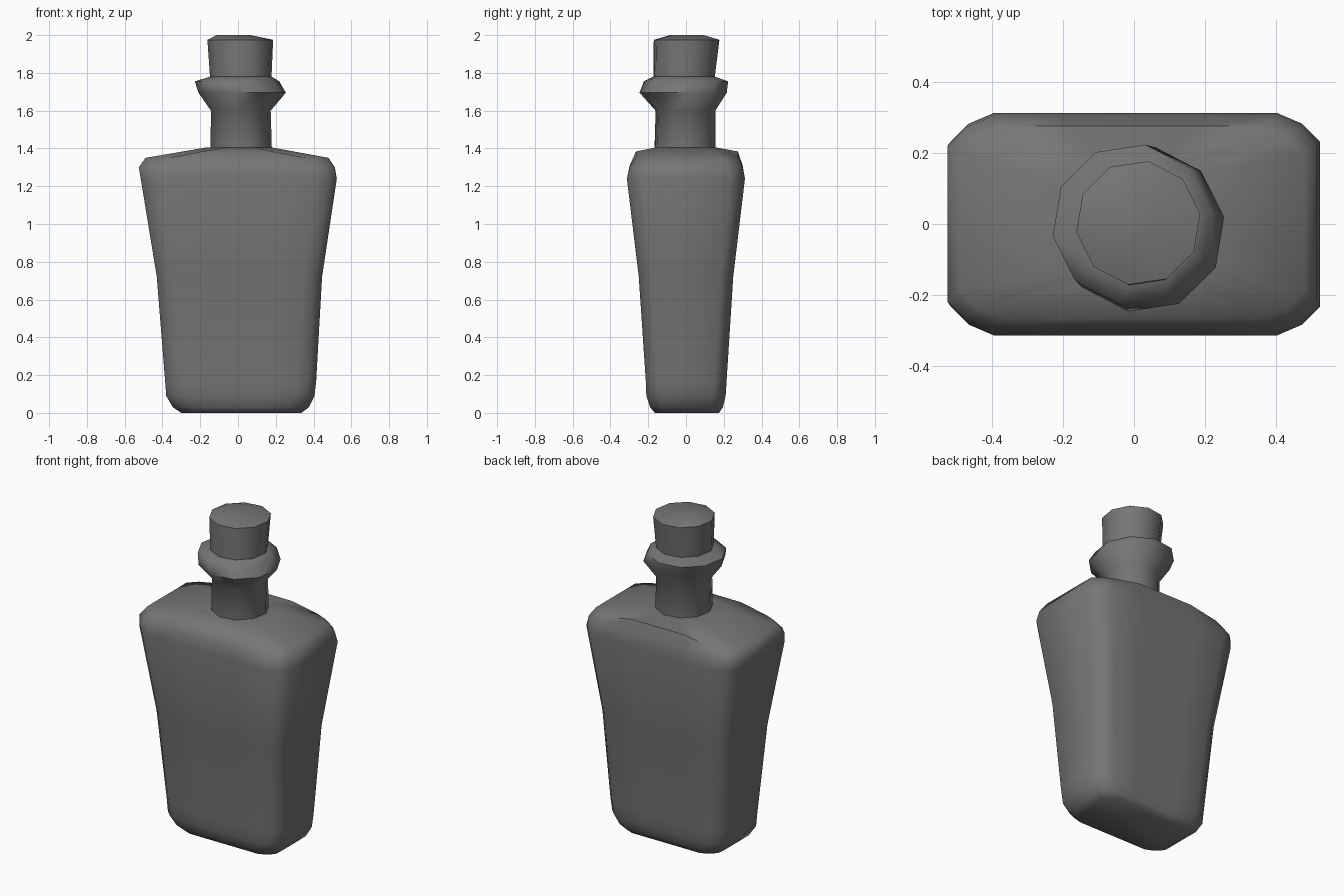
import bpy, bmesh, math

cube = bpy.data.objects.get("Cube")
if cube:
    bpy.data.objects.remove(cube, do_unlink=True)

grey = bpy.data.materials.new("dark grey glass")
grey.use_nodes = True
COLOUR = (0.18, 0.18, 0.18, 1)
grey.diffuse_color = COLOUR
grey.node_tree.nodes["Principled BSDF"].inputs["Base Color"].default_value = COLOUR


def loft(name, rings, angle):
    """Skin a stack of equal-length point rings and cap both ends."""
    bm = bmesh.new()
    loops = [[bm.verts.new(p) for p in ring] for ring in rings]
    n = len(loops[0])
    for a, b in zip(loops, loops[1:]):
        for i in range(n):
            j = (i + 1) % n
            bm.faces.new((a[i], a[j], b[j], b[i]))
    bm.faces.new(loops[0][::-1])
    bm.faces.new(loops[-1])
    bmesh.ops.recalc_face_normals(bm, faces=bm.faces)
    mesh = bpy.data.meshes.new(name)
    bm.to_mesh(mesh)
    bm.free()
    mesh.materials.append(grey)
    obj = bpy.data.objects.new(name, mesh)
    bpy.context.collection.objects.link(obj)
    bpy.ops.object.select_all(action="DESELECT")
    obj.select_set(True)
    bpy.context.view_layer.objects.active = obj
    bpy.ops.object.shade_smooth_by_angle(angle=math.radians(angle))
    return obj


def box_ring(z, x0, x1, y0, y1, c, rise=0.0):
    """Rounded rectangle; the middle of its long sides can be raised."""
    cx, cy = (x0 + x1) / 2, (y0 + y1) / 2
    hx, hy = (x1 - x0) / 2, (y1 - y0) / 2
    quarter = [(hx, hy - 0.08 * c, 0), (hx - 0.05 * c, hy - 0.03 * c, 0),
               (hx - 0.12 * c, hy, 0), (hx * 0.38, hy, rise)]
    pts = []
    for sx, sy in ((1, 1), (-1, 1), (-1, -1), (1, -1)):
        part = quarter if sx * sy > 0 else quarter[::-1]
        pts += [(cx + sx * x, cy + sy * y, z + r) for x, y, r in part]
    return pts


def round_ring(z, r, cx, cy, sides=10):
    step = math.tau / sides
    return [(cx + r * math.cos(i * step + 0.15), cy + r * math.sin(i * step + 0.15), z)
            for i in range(sides)]


# Flared flat bottle with bevelled base and sloping shoulders
body = [
    (0.00, -0.30, 0.335, -0.165, 0.175, 0.7),
    (0.03, -0.345, 0.375, -0.19, 0.195, 0.8),
    (0.09, -0.38, 0.405, -0.21, 0.21, 0.8),
    (0.17, -0.386, 0.414, -0.213, 0.215, 0.8),
    (0.72, -0.43, 0.445, -0.25, 0.25, 0.8),
    (1.24, -0.515, 0.523, -0.313, 0.312, 1.0),
    (1.30, -0.525, 0.513, -0.298, 0.30, 1.0, 0.01),
    (1.35, -0.49, 0.48, -0.265, 0.275, 1.0, 0.034),
    (1.405, -0.17, 0.18, -0.16, 0.16, 0.8),
]
loft("bottle_body", [box_ring(*row) for row in body], 60)

# Neck and its flared collar
neck = [
    (1.36, 0.165, 0.017, -0.005), (1.60, 0.16, 0.015, -0.003),
    (1.695, 0.234, 0.022, -0.015), (1.755, 0.226, -0.005, 0.0),
    (1.78, 0.165, 0.015, -0.01),
]
loft("neck_collar", [round_ring(*row) for row in neck], 60)

# Stopper with a slightly lopsided top
stopper = [
    (1.75, 0.163, 0.015, -0.012), (1.975, 0.176, 0.012, 0.003),
    (2.0, 0.09, -0.025, 0.005),
]
loft("stopper", [round_ring(*row) for row in stopper], 60)
